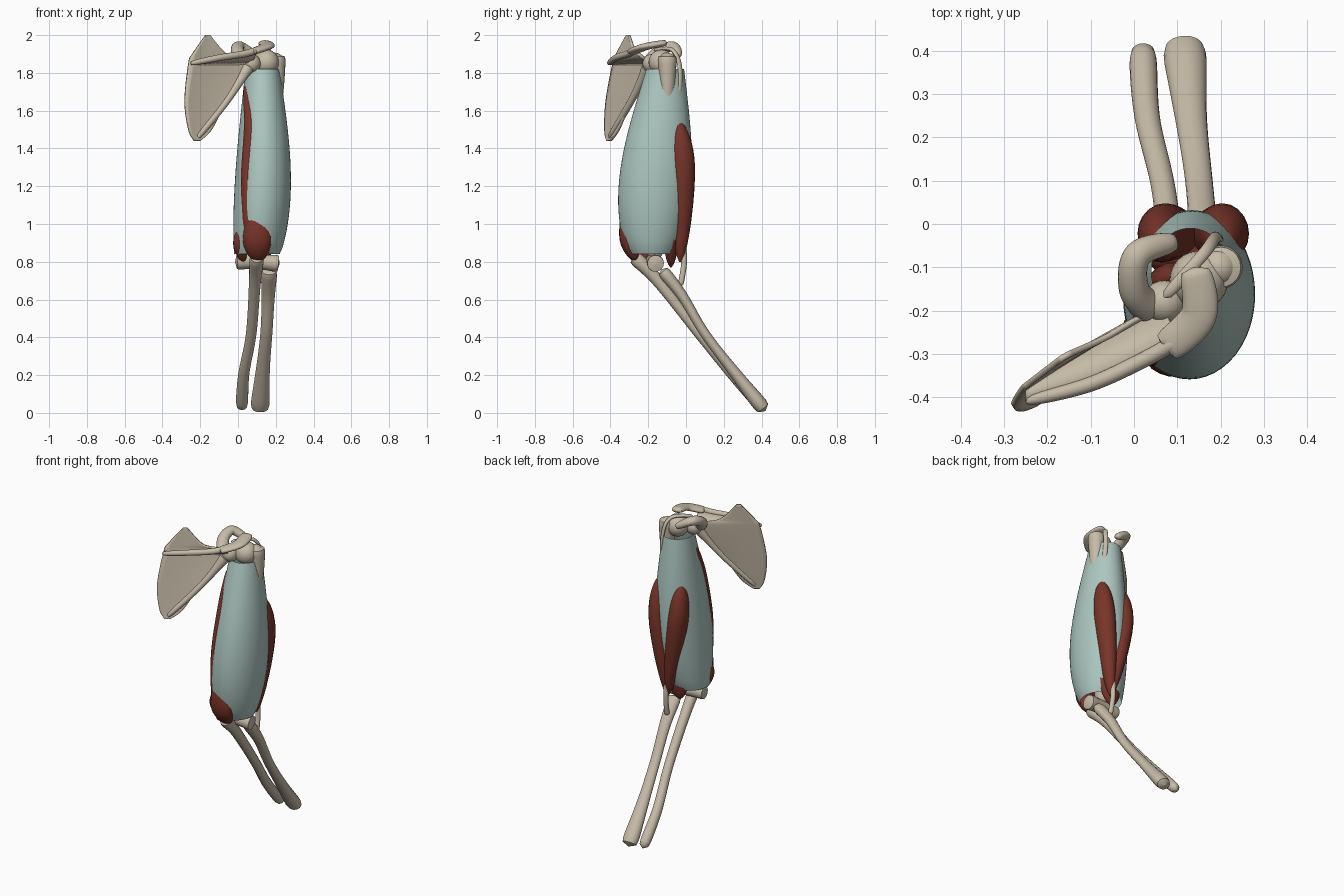
import bpy, bmesh
from math import sin, cos, pi, radians
from mathutils import Vector

if "Cube" in bpy.data.objects:
    bpy.data.objects.remove(bpy.data.objects["Cube"])


def material(name, *rgb):
    mat = bpy.data.materials.new(name)
    mat.use_nodes = True
    mat.diffuse_color = (*rgb, 1)
    shader = next(n for n in mat.node_tree.nodes if n.type == "BSDF_PRINCIPLED")
    shader.inputs["Base Color"].default_value = mat.diffuse_color
    shader.inputs["Roughness"].default_value = .7
    return mat


BONE = material("bone", .57, .5, .39)
MUSCLE = material("muscle red", .19, .035, .022)
CLOTH = material("pale teal", .42, .57, .53)


def spline(points, steps=8):
    """Smooth curve through the given points."""
    points = [Vector(p) for p in points]
    padded = [points[0], *points, points[-1]]
    curve = []
    for before, start, end, after in zip(padded, padded[1:], padded[2:], padded[3:]):
        for step in range(steps):
            t = step / steps
            pull_in, pull_out = (end - before) / 2, (after - start) / 2
            bend = start.lerp(end, t * t * (3 - 2 * t))
            curve.append(bend + pull_in * t * (1 - t) ** 2 - pull_out * t * t * (1 - t))
    return curve + [points[-1]]


def build(name, mat, rings, closed, capped=False):
    """Skin a list of rings, or of open rows, with smooth faces."""
    bm = bmesh.new()
    loops = [[bm.verts.new(p) for p in ring] for ring in rings]
    count = len(loops[0])
    for low, high in zip(loops, loops[1:]):
        for i in range(count if closed else count - 1):
            j = (i + 1) % count
            bm.faces.new((low[i], low[j], high[j], high[i]))
    if capped:
        bm.faces.new(loops[0])
        bm.faces.new(loops[-1])
    bmesh.ops.recalc_face_normals(bm, faces=bm.faces)
    mesh = bpy.data.meshes.new(name)
    bm.to_mesh(mesh)
    bm.free()
    mesh.materials.append(mat)
    mesh.shade_smooth()
    mesh.set_sharp_from_angle(angle=radians(50))
    obj = bpy.data.objects.new(name, mesh)
    bpy.context.collection.objects.link(obj)
    return obj


def tube(name, mat, path, radius, flat=1, ref=(1, 0, 0), sides=20):
    """Elliptical tube; radius is a rule along the path, flat scales across ref."""
    path = spline(path)
    rings = []
    for i, point in enumerate(path):
        along = path[min(i + 1, len(path) - 1)] - path[max(i - 1, 0)]
        across = Vector(ref).cross(along).normalized()
        side = along.cross(across).normalized()
        r = radius(i / (len(path) - 1))
        turns = [2 * pi * k / sides for k in range(sides)]
        rings.append([point + (side * cos(a) + across * sin(a) * flat) * r for a in turns])
    return build(name, mat, rings, True, True)


def spindle(widest):
    return lambda t: .006 + widest * max(sin(pi * t), 0) ** .8


def shaft(slim, start, end):
    """Slim middle flaring to rounded ends."""
    def radius(t):
        flare = (start - slim) * (1 - t) ** 5 + (end - slim) * t ** 5
        return .002 + (slim + flare) * (1 - (2 * t - 1) ** 12) ** .5
    return radius


def ball(name, center, size):
    bm = bmesh.new()
    bmesh.ops.create_uvsphere(bm, u_segments=24, v_segments=14, radius=size)
    mesh = bpy.data.meshes.new(name)
    bm.to_mesh(mesh)
    bm.free()
    mesh.materials.append(BONE)
    mesh.shade_smooth()
    obj = bpy.data.objects.new(name, mesh)
    obj.location = center
    bpy.context.collection.objects.link(obj)


def sheet(name, rows, thickness):
    obj = build(name, BONE, rows, False)
    plate = obj.modifiers.new("thickness", "SOLIDIFY")
    plate.thickness = thickness
    plate.offset = 0


# Sleeve: open elliptical tube, fullest below its middle
def sleeve_point(t, angle, depth=1):
    """Point at height t, angle in degrees from the front towards the right."""
    bulge = max(sin(pi * t ** .75), 0)
    width = .12 - .03 * t + .04 * bulge
    length = .12 - .02 * t + .08 * bulge
    x = .1 + .03 * t + .02 * bulge - width * depth * sin(radians(angle))
    y = -.18 + .07 * t - .01 * bulge - length * depth * cos(radians(angle))
    return Vector((x, y, .84 + .98 * t))


build("sleeve", CLOTH, [[sleeve_point(row / 30, 360 * k / 48) for k in range(48)]
                        for row in range(31)], True)

# Front muscles, breaking through the sleeve
strip = [sleeve_point(t, angle, .84)
         for t, angle in ((.92, 75), (.7, 40), (.4, 40), (.1, 25))]
tube("strip_muscle", MUSCLE, strip, shaft(.035, .02, .035))
elbow_path = [sleeve_point(.25, 10, .8), sleeve_point(.08, 5, .82), (.11, -.26, .8)]
tube("elbow_muscle", MUSCLE, elbow_path, spindle(.07), flat=.6)
tube("small_muscle", MUSCLE, [(.03, -.24, 1), (.01, -.24, .9), (.03, -.2, .8)], spindle(.03))
tube("inner_muscle", MUSCLE, [(.09, -.12, 1.75), (.1, -.2, 1.3), (.1, -.2, .85)], spindle(.09))

# Back muscles: two bellies over a broad one
for side, x in (("left", .205), ("right", .07)):
    belly = [(x, -.05, 1.56), (x, -.02, 1.3), (.15, -.03, .8)]
    tube(side + "_belly", MUSCLE, belly, spindle(.053), flat=1.15)
tube("broad_muscle", MUSCLE, [(.17, -.09, 1.2), (.13, -.08, 1), (.1, -.08, .77)],
     spindle(.09), flat=.5)

# Tendons
tube("elbow_tendon", BONE, [(.15, -.02, .95), (.15, -.01, .8), (.155, -.03, .67)],
     shaft(.013, .013, .013))
tube("shoulder_tendon", BONE, [(.07, -.17, 1.92), (.16, -.07, 1.92), (.19, -.03, 1.8),
                               (.2, -.05, 1.55)],
     shaft(.012, .012, .012), flat=.7, ref=(1, -1, 0))

# Upper arm bone
tube("upper_arm_bone", BONE, [(.2, -.1, 1.9), (.2, -.1, 1.7), (.15, -.12, 1.3),
                              (.1, -.17, .8)], shaft(.035, .06, .05))
ball("upper_arm_head", (.15, -.13, 1.855), .068)
ball("upper_arm_knob", (.195, -.1, 1.86), .047)
tube("elbow_spool", BONE, [(-.015, -.18, .8), (.1, -.17, .8), (.22, -.16, .79)],
     shaft(.037, .042, .05), ref=(0, 0, 1))

# Forearm bones
tube("right_forearm_bone", BONE, [(.1, -.28, .83), (.09, -.15, .7), (.07, .07, .42),
                                  (.03, .25, .2), (.02, .41, .02)], shaft(.025, .045, .035))
tube("left_forearm_bone", BONE, [(.165, -.13, .76), (.16, -.02, .62), (.15, .1, .42),
                                 (.13, .26, .21), (.115, .42, .01)],
     shaft(.028, .05, .062), flat=.8)


# Shoulder blade: thin bowed plate in a tilted plane
def on_blade(x, z, bow=0):
    return Vector((x, .59 * x + .124 * z - .46 + bow, z))


outline = [(1.44, -.23, -.2), (1.5, -.26, -.14), (1.65, -.28, -.06), (1.85, -.26, .07),
           (1.9, -.24, -.06), (2, -.17, -.15)]
plate_rows = []
for z, inner, outer in spline(outline):
    span = outer - inner
    plate_rows.append([on_blade(inner + span * k / 12, z, span * k * (12 - k) / 1500)
                       for k in range(13)])
sheet("shoulder_blade", plate_rows, .014)
tube("blade_edge", BONE, [on_blade(-.22, 1.45), on_blade(-.06, 1.65), on_blade(.06, 1.84)],
     shaft(.016, .012, .04))
ball("shoulder_socket", (.07, -.18, 1.85), .05)

# Ridge along the blade and the shoulder tip
ridge = spline([(-.25, -.41, 1.85), (-.1, -.37, 1.88), (.03, -.31, 1.9), (.1, -.27, 1.92)])
root = spline([on_blade(x, 1.85) for x in (-.25, -.1, .03, .07)])
sheet("blade_ridge", [[a, a.lerp(b, .5), b] for a, b in zip(ridge, root)], .016)
tube("ridge_rim", BONE, ridge, shaft(.016, .01, .018), ref=(0, 0, 1))
tube("shoulder_tip", BONE, [(.07, -.29, 1.91), (.15, -.21, 1.94), (.14, -.1, 1.96)],
     shaft(.017, .015, .013), flat=2.2, ref=(0, 0, 1))

# Hooked process beside the socket
tube("blade_hook", BONE, [(.04, -.2, 1.85), (0, -.15, 1.91), (.01, -.07, 1.94),
                          (.1, -.04, 1.89)],
     shaft(.026, .035, .015), flat=1.2, ref=(0, 0, 1))
